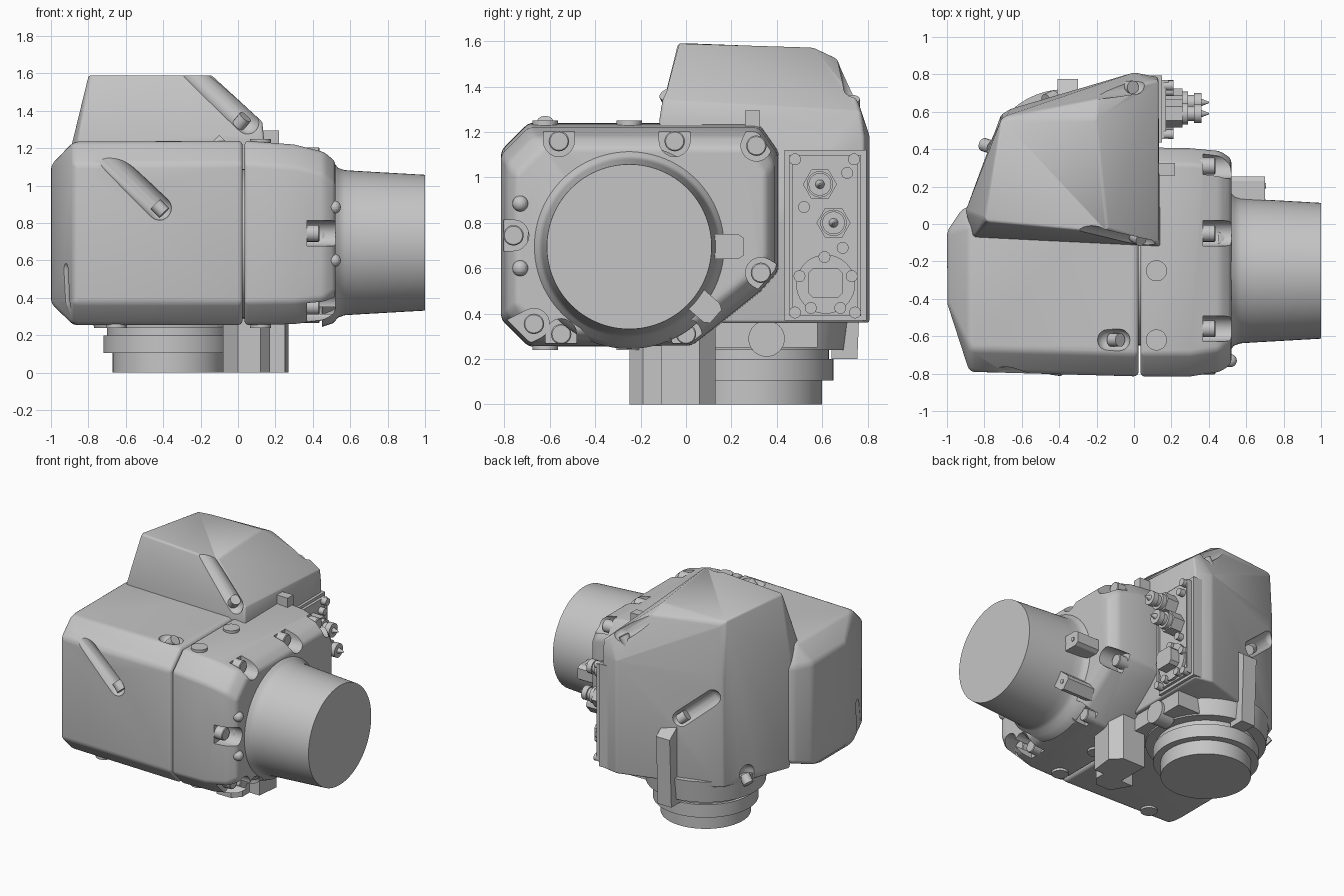
import bpy, bmesh, math
from mathutils import Vector

cube = bpy.data.objects.get("Cube")
if cube:
    bpy.data.objects.remove(cube, do_unlink=True)

grey = bpy.data.materials.new("light_grey")
grey.use_nodes = True
COLOUR = (0.56, 0.56, 0.56, 1)
grey.diffuse_color = COLOUR
grey.node_tree.nodes["Principled BSDF"].inputs["Base Color"].default_value = COLOUR


def finish(name, bm):
    bmesh.ops.recalc_face_normals(bm, faces=bm.faces)
    mesh = bpy.data.meshes.new(name)
    bm.to_mesh(mesh)
    bm.free()
    obj = bpy.data.objects.new(name, mesh)
    bpy.context.collection.objects.link(obj)
    mesh.materials.append(grey)
    return obj


def hull(name, points):
    bm = bmesh.new()
    for p in points:
        bm.verts.new(p)
    res = bmesh.ops.convex_hull(bm, input=bm.verts)
    junk = {g for g in res["geom_interior"] + res["geom_unused"] if isinstance(g, bmesh.types.BMVert)}
    bmesh.ops.delete(bm, geom=list(junk), context="VERTS")
    bmesh.ops.dissolve_limit(bm, angle_limit=0.03, verts=bm.verts, edges=bm.edges)
    return finish(name, bm)


def box(name, x, y, z):
    return hull(name, [(a, b, c) for a in x for b in y for c in z])


def lathe(name, start, axis, profile, sides=48):
    """Turned part: profile is (distance along axis, radius) pairs."""
    turn = Vector(axis).to_track_quat("Z", "Y")
    bm = bmesh.new()
    rings = []
    for d, r in profile:
        rings.append([bm.verts.new(Vector(start) + turn @ Vector((
            r * math.cos(math.tau * i / sides), r * math.sin(math.tau * i / sides), d)))
            for i in range(sides)])
    for a, b in zip(rings, rings[1:]):
        for i in range(sides):
            j = (i + 1) % sides
            bm.faces.new((a[i], a[j], b[j], b[i]))
    bm.faces.new(rings[0])
    bm.faces.new(rings[-1])
    obj = finish(name, bm)
    smooth(obj)
    return obj


def capsule(name, p, q, r):
    bm = bmesh.new()
    bmesh.ops.create_uvsphere(bm, u_segments=20, v_segments=12, radius=r)
    ball = [v.co.copy() for v in bm.verts]
    bm.free()
    return hull(name, [Vector(e) + v for e in (p, q) for v in ball])


def smooth(obj):
    bpy.ops.object.select_all(action="DESELECT")
    obj.select_set(True)
    bpy.context.view_layer.objects.active = obj
    bpy.ops.object.shade_smooth_by_angle(angle=math.radians(32))


def shape(obj, bevel, cutters):
    """Round the edges, cut the pockets, and bake the result."""
    m = obj.modifiers.new("round", "BEVEL")
    m.width, m.segments, m.angle_limit = bevel, 3, math.radians(20)
    for c in cutters:
        m = obj.modifiers.new("cut", "BOOLEAN")
        m.operation, m.solver, m.object = "DIFFERENCE", "EXACT", c
    dg = bpy.context.evaluated_depsgraph_get()
    baked = bpy.data.meshes.new_from_object(obj.evaluated_get(dg))
    obj.modifiers.clear()
    obj.data = baked
    for c in cutters:
        bpy.data.objects.remove(c, do_unlink=True)
    smooth(obj)


def section(x, y0, y1, z0, z1, c=0.12):
    """Eight-sided outline with a long slope at the lower rear."""
    return [(x, y0, z0 + c), (x, y0, z1 - c), (x, y0 + c, z1), (x, y1 - c * 0.7, z1),
            (x, y1, z1 - c), (x, y1, z0 + 0.33), (x, y1 - 0.08, z0 + 0.24),
            (x, y1 - 0.38, z0), (x, y0 + c, z0)]


# Main housing with the slanted channel and the corner notch
housing = hull("main_housing",
               [(-1, y, z) for y in (-0.42, -0.04) for z in (0.37, 1.11)]
               + [(-0.92, 0.08, z) for z in (0.4, 1.1)]
               + section(-0.88, -0.79, 0.08, 0.255, 1.235)
               + section(0.025, -0.815, 0.41, 0.255, 1.24))
shape(housing, 0.025, [
    capsule("channel_cutter", (-0.72, -0.83, 1.17), (-0.42, -0.81, 0.88), 0.065),
    capsule("notch_cutter", (-0.94, -0.74, 0.2), (-0.96, -0.68, 0.55), 0.055),
    capsule("top_cutter", (-0.14, -0.62, 1.26), (-0.08, -0.62, 1.25), 0.06)])

# End cap: bolt positions as (y, z, outward y, outward z)
bolts = [(-0.56, 1.16, 0, 1), (-0.05, 1.16, 0, 1), (0.31, 1.14, 0.5, 1), (-0.76, 0.745, -1, 0),
         (-0.67, 0.355, -1, -0.5), (-0.55, 0.31, 0, -1), (0, 0.31, 0.3, -1), (0.33, 0.58, 1, -0.6)]
cutters = []
for y, z, oy, oz in bolts:
    out = Vector((0, oy, oz)).normalized()
    side = Vector((0, -out.z, out.y))
    pts = [Vector((x, y, z)) + 0.068 * (math.cos(a) * side - math.sin(a) * out)
           for x in (0.37, 0.7) for a in [math.pi * i / 10 for i in range(11)]]
    pts += [Vector((x, y, z)) + 0.2 * out + s * side for x in (0.37, 0.7) for s in (-0.068, 0.068)]
    cutters.append(hull("pocket_cutter", pts))
    lathe("cap_bolt", (0.35, y, z), (1, 0, 0), [(0, 0.045), (0.08, 0.045), (0.085, 0.04)], 20)
cap = hull("end_cap", section(0.035, -0.815, 0.41, 0.255, 1.24) + section(0.3, -0.815, 0.405, 0.26, 1.22)
           + section(0.46, -0.79, 0.39, 0.28, 1.18) + section(0.52, -0.75, 0.35, 0.32, 1.13))
shape(cap, 0.02, cutters)
lathe("cap_seam", (0.02, -0.25, 0.69), (1, 0, 0), [(0, 0.4), (0.03, 0.4)])

# Output drum
lathe("output_drum", (0.45, -0.25, 0.695), (1, 0, 0),
      [(0, 0.45), (0.06, 0.43), (0.085, 0.4), (0.12, 0.388), (0.18, 0.384), (0.55, 0.363)], 96)
for y, z, oy, oz in [(0.16, 0.695, 1, 0), (0.06, 0.45, 0.75, -0.65)]:
    out = Vector((0, oy, oz)).normalized()
    side = Vector((0, -out.z, out.y)) * 0.055
    base = Vector((0, y, z))
    tab = hull("drum_tab", [base + Vector((x, 0, 0)) + s * side + t * out for x in (0.42, 0.7)
                            for s, t in ((-1, -0.1), (1, -0.1), (1, 0.07), (0.7, 0.095), (-0.7, 0.095), (-1, 0.07))])
    lathe("tab_screw", base + out * 0.045 + Vector((0.69, 0, 0)), (1, 0, 0), [(0, 0.015), (0.016, 0.015)], 12)
for z in (0.6, 0.885):
    capsule("cap_stud", (0.48, -0.73, z), (0.515, -0.73, z), 0.035)

# Rear cover rising into a tower
foot = [(-0.9, 0.07), (-0.71, 0.585), (-0.66, 0.615), (0, 0.81), (0.13, 0.785), (0.13, 0.0)]
cover = hull("rear_cover", [(x, y, 0.36) for x, y in foot] + [(x, y, 1.18) for x, y in foot]
             + [(-0.86, -0.07, 1.23), (0.14, -0.12, 1.24), (0.13, -0.1, 1.34), (0.1, -0.1, 1.37),
                (0.13, 0.77, 1.29), (0.08, 0.76, 1.33),
                (-0.8, 0.03, 1.59), (-0.78, 0.01, 1.59), (-0.3, -0.035, 1.59), (-0.14, -0.03, 1.59),
                (-0.71, 0.56, 1.57), (-0.2, 0.56, 1.572), (-0.68, 0.58, 1.54), (-0.19, 0.67, 1.52)])
shape(cover, 0.02, [
    capsule("front_channel_cutter", (0.05, -0.12, 1.34), (-0.3, -0.06, 1.67), 0.065),
    capsule("rear_channel_cutter", (0.0, 0.75, 1.37), (-0.25, 0.72, 1.57), 0.06),
    capsule("back_channel_cutter", (-0.44, 0.7, 0.83), (-0.66, 0.64, 1.02), 0.06),
    capsule("low_notch_cutter", (-0.79, 0.41, 0.3), (-0.79, 0.41, 0.42), 0.06)])

# Screws sitting in the channels
for p, d in [((-0.44, -0.77, 0.9), (0.7, -0.1, -0.7)), ((0.0, -0.06, 1.32), (0.5, -0.3, 0.6)),
             ((-0.04, 0.73, 1.29), (0.5, 0, 0.8)), ((-0.47, 0.66, 0.86), (0.7, 0.3, -0.6)),
             ((-0.12, -0.62, 1.2), (0.6, 0, 0.6)), ((-0.76, 0.41, 0.4), (-0.6, 0.2, -0.6))]:
    lathe("channel_screw", p, d, [(0, 0.036), (0.065, 0.036)], 20)

# Round plugs on the top and underside, and the seam rib
for y in (-0.25, -0.62):
    lathe("top_plug", (0.12, y, 1.22), (0, 0, 1), [(0, 0.056), (0.03, 0.056)], 32)
    for x in (0.12, -0.65):
        lathe("bottom_plug", (x, y, 0.24), (0, 0, 1), [(0, 0.056), (0.04, 0.056)], 32)
box("top_lug", (0.12, 0.22), (0.26, 0.325), (1.15, 1.295))

# Foot column
lathe("foot_column", (-0.37, 0.3, 0), (0, 0, 1),
      [(0, 0.3), (0.105, 0.3), (0.105, 0.35), (0.2, 0.35), (0.2, 0.33), (0.24, 0.33), (0.24, 0.4), (0.4, 0.42)], 96)
box("neck_block", (-0.4, 0.1), (0.0, 0.58), (0.25, 0.42))
lathe("neck_arch", (0.0, 0.355, 0.29), (1, 0, 0), [(0, 0.08), (0.12, 0.08)], 32)

# Stop posts under the housing and the rear stop bar
post = [(-0.08, -0.11), (0.0, -0.25), (0.12, -0.25), (0.17, -0.19), (0.17, -0.11)]
hull("stop_post_front", [(x, y, z) for x, y in post for z in (0, 0.3)])
post = [(0.02, -0.11), (0.25, -0.11), (0.27, 0.06), (0.2, 0.13), (0.02, 0.13)]
hull("stop_post_rear", [(x, y, z) for x, y in post for z in (0, 0.36)])
hull("stop_bar", [(x, y, z) for x in (-0.41, -0.3)
                  for y, z in ((0.64, 0.2), (0.755, 0.2), (0.775, 0.7), (0.64, 0.8))])

# Connector panel
box("panel_base", (0.08, 0.15), (0.435, 0.795), (0.37, 1.12))
for y in ((0.455, 0.47), (0.755, 0.77)):
    box("panel_rim", (0.14, 0.185), y, (0.39, 1.1))
box("panel_plate", (0.14, 0.17), (0.47, 0.755), (0.39, 1.1))
for y, z in [(0.48, 1.08), (0.74, 1.08), (0.71, 1.02), (0.52, 0.87), (0.69, 0.69), (0.61, 0.65),
             (0.5, 0.565), (0.73, 0.565), (0.55, 0.425), (0.68, 0.425), (0.48, 0.405), (0.745, 0.405)]:
    lathe("panel_bolt", (0.16, y, z), (1, 0, 0), [(0, 0.026), (0.05, 0.026)], 20)
socket = hull("panel_socket", [(x, y, z) for x in (0.16, 0.26) for y, z in (
    (0.56, 0.47), (0.67, 0.47), (0.69, 0.49), (0.69, 0.58), (0.67, 0.6), (0.56, 0.6), (0.54, 0.58), (0.54, 0.49))])
lathe("socket_flange", (0.16, 0.615, 0.53), (1, 0, 0), [(0, 0.13), (0.03, 0.13)], 40)
for y, z in ((0.59, 0.97), (0.65, 0.8)):
    lathe("connector_nut", (0.16, y, z), (1, 0, 0), [(0, 0.075), (0.1, 0.075)], 6)
    lathe("connector", (0.2, y, z), (1, 0, 0),
          [(0, 0.058), (0.09, 0.058), (0.09, 0.04), (0.12, 0.04), (0.12, 0.05), (0.16, 0.05), (0.16, 0.02), (0.2, 0.004)], 28)
